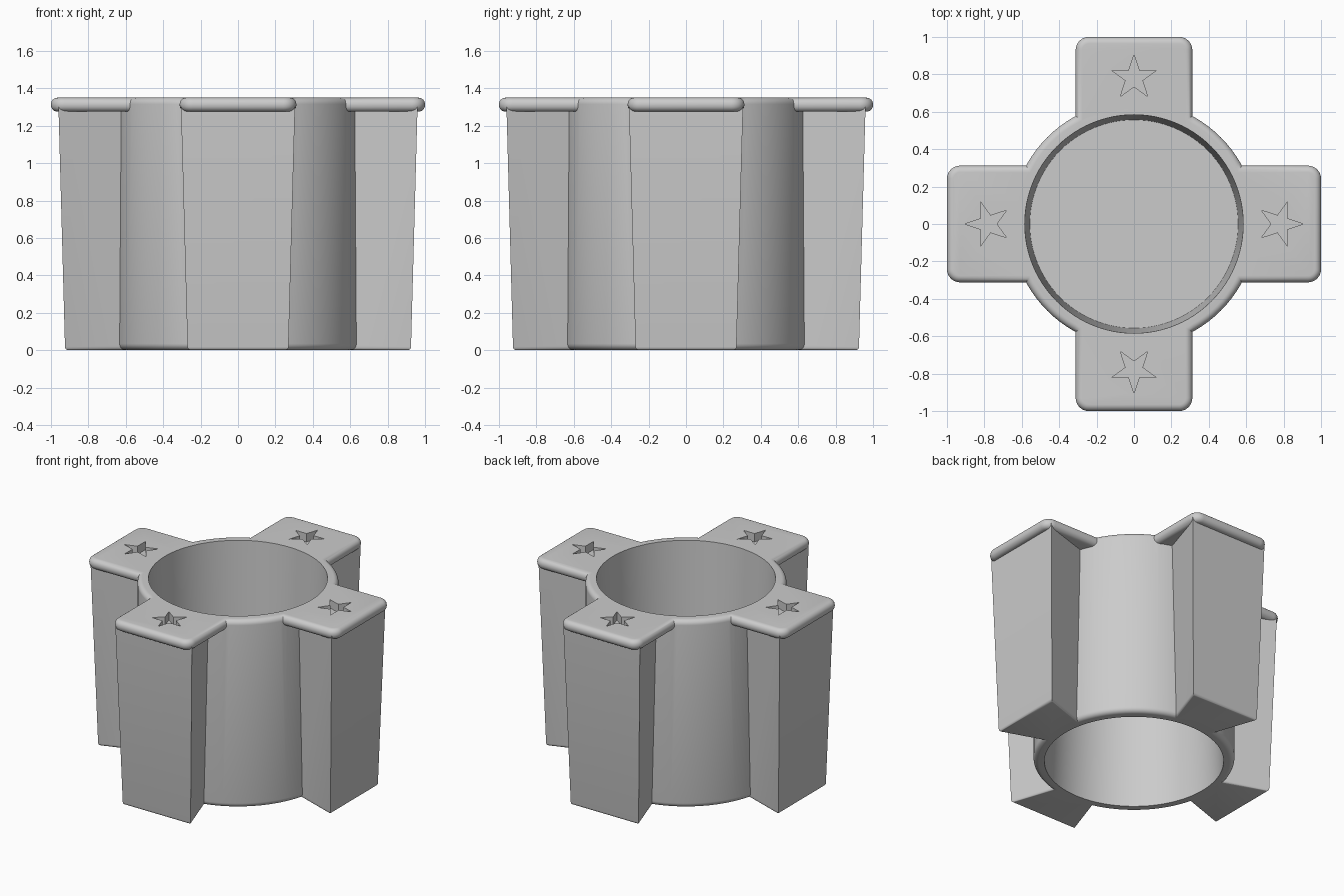
import bpy, bmesh, math
from mathutils import Matrix

cube = bpy.data.objects.get("Cube")
if cube:
    bpy.data.objects.remove(cube, do_unlink=True)

HEIGHT = 1.35
LID_BASE = 1.275
ROUND = 0.035

grey = bpy.data.materials.new("plain grey")
grey.use_nodes = True
grey.diffuse_color = (0.6, 0.6, 0.6, 1)
grey.node_tree.nodes["Principled BSDF"].inputs["Base Color"].default_value = (0.6, 0.6, 0.6, 1)


def build(name, rings, turn=0):
    """Closed solid lofted through (outline, z) rings, then turned about z."""
    bm = bmesh.new()
    loops = [[bm.verts.new((x, y, z)) for x, y in outline] for outline, z in rings]
    bm.faces.new(loops[0][::-1])
    bm.faces.new(loops[-1])
    count = len(loops[0])
    for low, high in zip(loops, loops[1:]):
        for i in range(count):
            j = (i + 1) % count
            bm.faces.new((low[i], low[j], high[j], high[i]))
    bmesh.ops.rotate(bm, verts=bm.verts, cent=(0, 0, 0), matrix=Matrix.Rotation(turn, 3, 'Z'))
    bmesh.ops.recalc_face_normals(bm, faces=bm.faces)
    mesh = bpy.data.meshes.new(name)
    bm.to_mesh(mesh)
    bm.free()
    mesh.materials.append(grey)
    obj = bpy.data.objects.new(name, mesh)
    bpy.context.collection.objects.link(obj)
    return obj


def quarter_round(radius, steps=6):
    """Pairs of (inset, height) from a flat base up to a vertical wall."""
    angles = [math.pi / 2 * i / steps for i in range(steps + 1)]
    return [(radius * (1 - math.sin(a)), radius * (1 - math.cos(a))) for a in angles]


def rounded_rings(outline, z0, z1):
    """Rings of a slab whose lower and upper rims are both rounded."""
    curve = quarter_round(ROUND)
    return ([(outline(d), z0 + h) for d, h in curve]
            + [(outline(d), z1 - h) for d, h in reversed(curve)])


def circle(radius, count=96):
    return [(radius * math.cos(math.tau * i / count), radius * math.sin(math.tau * i / count))
            for i in range(count)]


def combine(target, tool, operation):
    mod = target.modifiers.new(operation.lower(), 'BOOLEAN')
    mod.operation = operation
    mod.solver = 'EXACT'
    mod.object = tool
    bpy.context.view_layer.objects.active = target
    bpy.ops.object.modifier_apply(modifier=mod.name)
    bpy.data.objects.remove(tool, do_unlink=True)


def arm(turn):
    """Dovetail block with draft, narrower where it meets the barrel."""
    def outline(end, half, root):
        return [(0.45, -root), (end, -half), (end, half), (0.45, root)]
    rings = [(outline(0.925 - d, 0.27 - d, 0.11 - d), h) for d, h in quarter_round(0.018, 4)]
    rings.append((outline(0.96, 0.305, 0.145), LID_BASE + 0.03))
    return build("arm", rings, turn)


def lid(turn):
    """Pill-edged plate with rounded outer corners."""
    half, corner, steps = 0.312, 0.07, 8

    def outline(d):
        r = corner - d
        points = [(0.48, half - d), (0.48, d - half)]
        for side in (-1, 1):
            for i in range(steps + 1):
                a = math.pi / 2 * (i / steps + min(side, 0))
                points.append((1 - corner + r * math.cos(a),
                               side * (half - corner) + r * math.sin(a)))
        return points
    return build("lid", rounded_rings(outline, LID_BASE, HEIGHT), turn)


def star(turn):
    """Five-pointed recess with its tip pointing outward."""
    points = []
    for i in range(10):
        r = 0.0474 if i % 2 else 0.124
        a = math.tau * i / 10
        points.append((0.782 + r * math.cos(a), r * math.sin(a)))
    return build("star_cutter", [(points, HEIGHT - 0.06), (points, HEIGHT + 0.05)], turn)


# Barrel with rounded rims
body = build("four_arm_holder", rounded_rings(lambda d: circle(0.656 - d), 0, HEIGHT))

# Four arms with lids
turns = [i * math.pi / 2 for i in range(4)]
for t in turns:
    combine(body, arm(t), 'UNION')
    combine(body, lid(t), 'UNION')

# Tapered bores from both ends, leaving a floor in the middle
for z0, r0, z1, r1 in ((0.69, 0.557, HEIGHT + 0.02, 0.585), (-0.02, 0.585, 0.66, 0.557)):
    combine(body, build("bore_cutter", [(circle(r0), z0), (circle(r1), z1)]), 'DIFFERENCE')

# Star recesses
for t in turns:
    combine(body, star(t), 'DIFFERENCE')

bpy.ops.object.select_all(action='DESELECT')
body.select_set(True)
bpy.context.view_layer.objects.active = body
bpy.ops.object.shade_smooth_by_angle(angle=math.radians(30))
